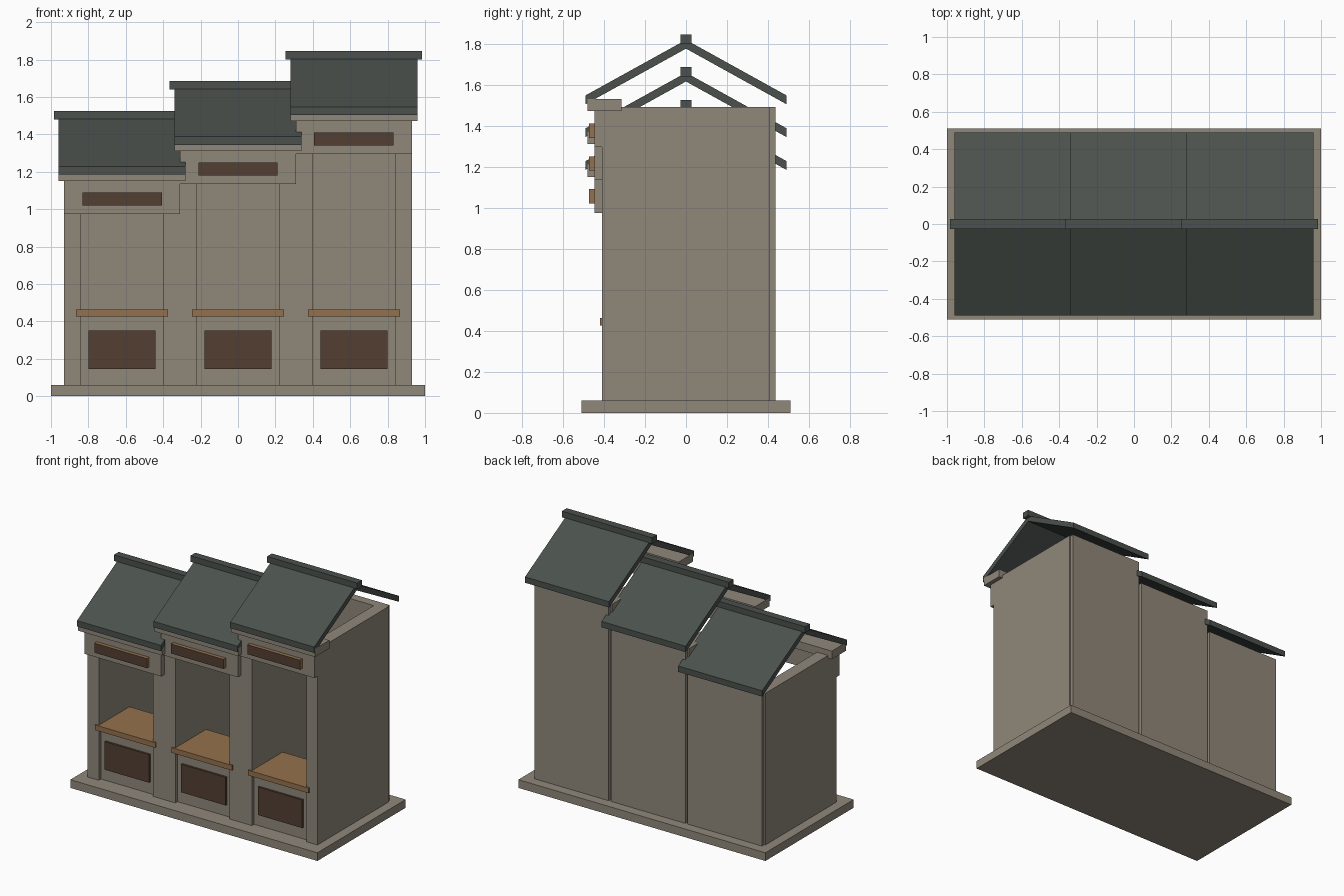
import bpy

if "Cube" in bpy.data.objects:
    bpy.data.objects.remove(bpy.data.objects["Cube"])

def lin(h):
    out = []
    for i in (0, 2, 4):
        c = int(h[i:i + 2], 16) / 255
        out.append(c / 12.92 if c <= 0.04045 else ((c + 0.055) / 1.055) ** 2.4)
    return (*out, 1)

def material(name, h):
    m = bpy.data.materials.new(name)
    m.diffuse_color = lin(h)
    m.use_nodes = True
    m.node_tree.nodes["Principled BSDF"].inputs["Base Color"].default_value = m.diffuse_color
    return m

STONE = material("warm stone", "90877A")
ROOF = material("slate roof", "4B514D")
WOOD = material("light wood", "95714D")
DARK = material("dark wood", "543F32")

def mesh_object(name, verts, faces, mat):
    me = bpy.data.meshes.new(name)
    me.from_pydata(verts, [], faces)
    me.materials.append(mat)
    ob = bpy.data.objects.new(name, me)
    bpy.context.collection.objects.link(ob)
    return ob

def prism(name, profile, x0, x1, mat):
    """Extrude a (y, z) profile, counter-clockwise seen from +x, along x."""
    n = len(profile)
    verts = [(x, y, z) for x in (x0, x1) for y, z in profile]
    faces = [tuple(range(n))[::-1], tuple(range(n, 2 * n))]
    faces += [(i, (i + 1) % n, n + (i + 1) % n, n + i) for i in range(n)]
    return mesh_object(name, verts, faces, mat)

def box(name, x, y, z, mat):
    prof = [(y[0], z[0]), (y[1], z[0]), (y[1], z[1]), (y[0], z[1])]
    return prism(name, prof, x[0], x[1], mat)

# shared plinth
box("plinth", (-1, 1), (-0.51, 0.51), (0, 0.06), STONE)

# three stalls, each one step taller
for i in range(3):
    c = (i - 1) * 0.62
    h = 1.17 + 0.16 * i          # wall top
    tag = "_%d" % (i + 1)

    def span(w):
        return (c - w / 2, c + w / 2)

    # shell
    box("left_wall" + tag, (c - 0.31, c - 0.22), (-0.41, 0.41), (0.06, h), STONE)
    box("right_wall" + tag, (c + 0.22, c + 0.31), (-0.41, 0.41), (0.06, h), STONE)
    box("back_wall" + tag, span(0.60), (0.37, 0.437), (0.06, h), STONE)

    # counter with dark front panel
    box("counter_base" + tag, span(0.44), (-0.385, -0.08), (0.06, 0.425), STONE)
    box("counter_top" + tag, span(0.49), (-0.42, -0.055), (0.425, 0.463), WOOD)
    box("counter_panel" + tag, span(0.36), (-0.40, -0.385), (0.145, 0.35), DARK)

    # fascia, sign board and cornice
    box("fascia" + tag, span(0.62), (-0.445, -0.41), (h - 0.195, h), STONE)
    sign = box("sign_board" + tag, span(0.425), (-0.472, -0.445), (h - 0.15, h - 0.08), WOOD)
    sign.data.materials.append(DARK)
    for f in sign.data.polygons:
        if f.normal.y < -0.9:
            f.material_index = 1
    box("cornice" + tag, span(0.68), (-0.48, -0.315), (h - 0.02, h + 0.04), STONE)

    # gabled roof slab and ridge cap
    e, a, t = h + 0.057, h + 0.328, 0.043
    prism("roof" + tag, [(-0.49, e - t), (0, a - t), (0.49, e - t),
                         (0.49, e), (0, a), (-0.49, e)],
          c - 0.34, c + 0.34, ROOF)
    box("ridge_cap" + tag, span(0.73), (-0.028, 0.028), (h + 0.31, h + 0.355), ROOF)
